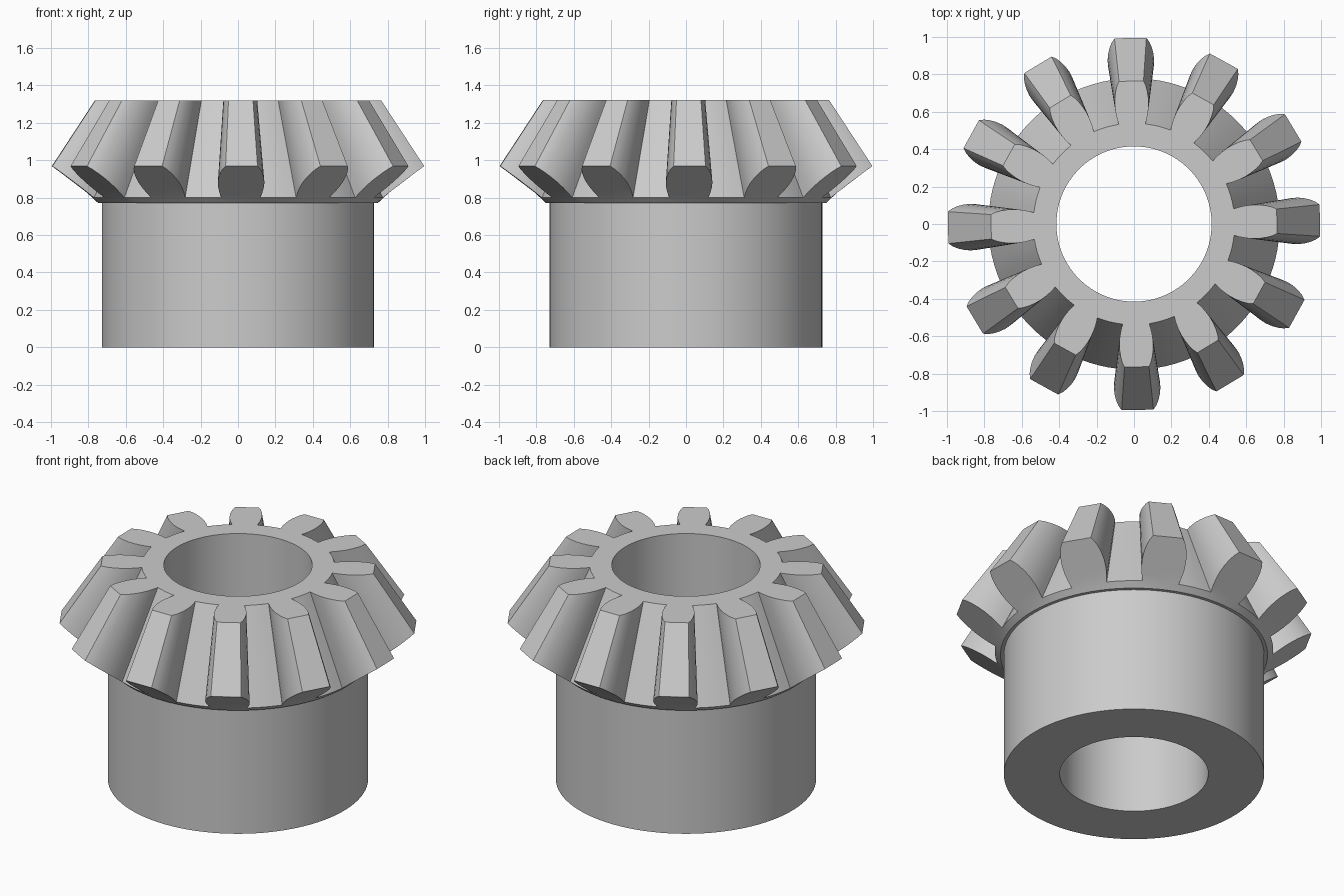
import bpy
import bmesh
from math import sin, cos, radians

if "Cube" in bpy.data.objects:
    bpy.data.objects.remove(bpy.data.objects["Cube"], do_unlink=True)

TEETH = 12
PITCH = 360 / TEETH
TURN = 1.1                      # small rotation of the tooth ring
APEX, TOP = 2.487, 1.32         # cone apex height and flat top height
BORE, HUB, COLLAR, STEP_Z = 0.415, 0.728, 0.747, 0.77
TIP_Z, BACK_SLOPE = 0.97, 0.77  # back cone passes through radius 1 at TIP_Z

# Tooth flank from root to tip: (cone slope, half angle in degrees)
FLANK = [(0.4615, 7.6), (0.49, 8.1), (0.52, 8.25), (0.55, 8.1),
         (0.58, 7.6), (0.61, 6.85), (0.635, 6.0), (0.657, 4.9)]
ROOT, HALF = FLANK[0]

bm = bmesh.new()


def point(radius, angle, z):
    a = radians(angle + TURN)
    return bm.verts.new((radius * cos(a), radius * sin(a), z))


def back_point(slope, angle):
    """Where a line from the apex meets the back cone."""
    r = slope * (APEX - TIP_Z + BACK_SLOPE) / (1 + slope * BACK_SLOPE)
    return point(r, angle, TIP_Z + BACK_SLOPE * (r - 1))


def top_point(slope, angle):
    return point(slope * (APEX - TOP), angle, TOP)


def skin(a, b):
    """Quads between two open rows of points."""
    for i in range(len(a) - 1):
        bm.faces.new((a[i], a[i + 1], b[i + 1], b[i]))


# Shared column angles: four steps across each tooth, four across each gap
gap = PITCH - 2 * HALF
angles = []
for t in range(TEETH):
    angles += [t * PITCH - HALF + HALF * i / 2 for i in range(4)]
    angles += [t * PITCH + HALF + gap * i / 4 for i in range(4)]
n = len(angles)

# Hub, bore, collar and top face
root_top = [top_point(ROOT, a) for a in angles]
root_back = [back_point(ROOT, a) for a in angles]
outline = [(COLLAR, STEP_Z), (HUB, STEP_Z), (HUB, 0), (BORE, 0), (BORE, TOP)]
rings = [root_back]
rings += [[point(r, a, z) for a in angles] for r, z in outline]
rings.append(root_top)
for a, b in zip(rings, rings[1:]):
    skin(a + a[:1], b + b[:1])

# Teeth and the root floors between them
for t in range(TEETH):
    cols = [(t * 8 + i) % n for i in range(9)]
    top_arc = [root_top[i] for i in cols]
    back_arc = [root_back[i] for i in cols]
    skin(top_arc[4:], back_arc[4:])

    sides = [(s, t * PITCH - h) for s, h in FLANK[1:]]
    sides += [(s, t * PITCH + h) for s, h in reversed(FLANK[1:])]
    top_edge = [top_arc[0]] + [top_point(s, a) for s, a in sides] + [top_arc[4]]
    back_edge = [back_arc[0]] + [back_point(s, a) for s, a in sides] + [back_arc[4]]
    skin(top_edge, back_edge)
    bm.faces.new(top_edge + top_arc[3:0:-1])
    bm.faces.new(back_edge + back_arc[3:0:-1])

bmesh.ops.recalc_face_normals(bm, faces=bm.faces[:])
mesh = bpy.data.meshes.new("bevel_gear")
bm.to_mesh(mesh)
bm.free()
gear = bpy.data.objects.new("bevel_gear", mesh)
bpy.context.collection.objects.link(gear)

# Plain grey metal
grey = bpy.data.materials.new("grey_metal")
grey.use_nodes = True
colour = (0.6, 0.6, 0.6, 1)
grey.diffuse_color = colour
grey.node_tree.nodes["Principled BSDF"].inputs["Base Color"].default_value = colour
mesh.materials.append(grey)

# Smooth round walls and flanks, sharp rims
bpy.ops.object.select_all(action="DESELECT")
gear.select_set(True)
bpy.context.view_layer.objects.active = gear
bpy.ops.object.shade_smooth_by_angle(angle=radians(25))
